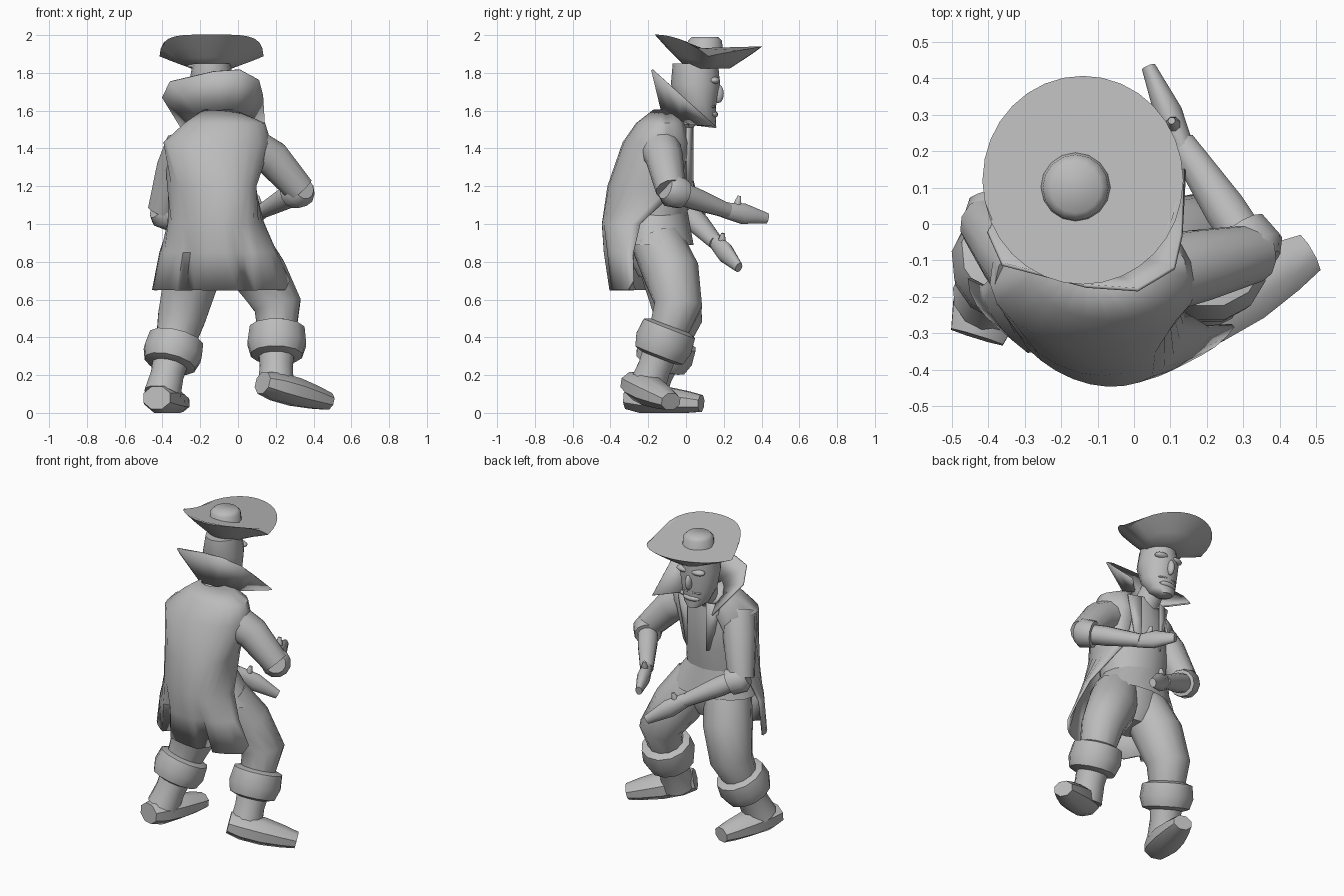
import bpy
import bmesh
from math import sin, cos, radians, pi
from mathutils import Vector

cube = bpy.data.objects.get("Cube")
if cube:
    bpy.data.objects.remove(cube, do_unlink=True)

grey = bpy.data.materials.new("plain_grey")
grey.use_nodes = True
grey.diffuse_color = (0.5, 0.5, 0.5, 1)
shader = grey.node_tree.nodes["Principled BSDF"]
shader.inputs["Base Color"].default_value = grey.diffuse_color

UP = Vector((0, 0, 1))
FORWARD = Vector((0, 1, 0))


def finish(name, bm, thickness=0):
    """Turn a bmesh into a smooth shaded, coloured object."""
    bmesh.ops.recalc_face_normals(bm, faces=bm.faces)
    mesh = bpy.data.meshes.new(name)
    bm.to_mesh(mesh)
    bm.free()
    mesh.materials.append(grey)
    obj = bpy.data.objects.new(name, mesh)
    bpy.context.collection.objects.link(obj)
    if thickness:
        solid = obj.modifiers.new("thickness", "SOLIDIFY")
        solid.thickness = thickness
        solid.offset = 0
    bpy.ops.object.select_all(action="DESELECT")
    obj.select_set(True)
    bpy.context.view_layer.objects.active = obj
    bpy.ops.object.shade_smooth_by_angle(angle=radians(50))


def loft(name, rings, closed=True, caps=True, thickness=0):
    """Skin a list of equally long point rings."""
    bm = bmesh.new()
    rows = [[bm.verts.new(point) for point in ring] for ring in rings]
    count = len(rows[0])
    for low, high in zip(rows, rows[1:]):
        for i in range(count if closed else count - 1):
            j = (i + 1) % count
            bm.faces.new((low[i], low[j], high[j], high[i]))
    if closed and caps:
        bm.faces.new(rows[0])
        bm.faces.new(rows[-1])
    finish(name, bm, thickness)


def arc(x, y, z, rx, ry, start=0, end=360, count=16):
    """Horizontal elliptical arc; a full turn leaves out the repeated point."""
    steps = count if end - start == 360 else count - 1
    angles = [radians(start + (end - start) * i / steps) for i in range(count)]
    return [Vector((x + rx * cos(a), y + ry * sin(a), z)) for a in angles]


def stack(name, rows, caps=True):
    """Closed body from horizontal ellipses."""
    loft(name, [arc(*row) for row in rows], caps=caps)


def tube(name, points, radii, reference=FORWARD, tall=1, sides=12):
    """Sweep an ellipse along a path; tall stretches it across the side axis."""
    rings = []
    last = len(points) - 1
    for i, (centre, radius) in enumerate(zip(points, radii)):
        along = (points[min(i + 1, last)] - points[max(i - 1, 0)]).normalized()
        side = along.cross(reference).normalized()
        rise = side.cross(along) * tall
        ring = []
        for k in range(sides):
            turn = 2 * pi * (k + 0.5) / sides
            spot = centre + (side * cos(turn) + rise * sin(turn)) * radius
            spot.z = max(spot.z, 0)
            ring.append(spot)
        rings.append(ring)
    loft(name, rings)


def between(start, end, *fractions):
    """Points at the given fractions of the way from start to end."""
    return [start.lerp(end, fraction) for fraction in fractions]


def blob(name, centre, size):
    """Small ellipsoid."""
    bm = bmesh.new()
    bmesh.ops.create_uvsphere(bm, u_segments=12, v_segments=8, radius=1)
    bmesh.ops.scale(bm, vec=size, verts=bm.verts)
    bmesh.ops.translate(bm, vec=centre, verts=bm.verts)
    finish(name, bm)


def build_arm(side, shoulder, elbow, wrist, fingertip):
    """Sleeve, turned cuff, bare forearm, flat hand and thumb."""
    upper_arm = shoulder.lerp(elbow, .45) + UP * .04
    tube(f"{side}_sleeve", [shoulder, upper_arm, elbow], [.11, .1, .08])
    tube(f"{side}_cuff", between(elbow, wrist, -.1, 0, .2, .21), [.06, .09, .08, .05], UP)
    tube(f"{side}_forearm", between(elbow, wrist, .1, .4, 1), [.06, .06, .04], UP)
    tube(f"{side}_hand", between(wrist, fingertip, -.1, .4, .7, 1),
         [.03, .04, .03, .02], UP, tall=1.4)
    root = wrist.lerp(fingertip, .2)
    tip = wrist.lerp(fingertip, .3) + UP * .09
    tube(f"{side}_thumb", between(root, tip, 0, .6, 1), [.02, .02, .01], sides=8)


def build_leg(side, hip, knee, ankle, heel, toe):
    """Trouser leg, folded boot top, boot shaft and foot."""
    thigh = hip.lerp(knee, .5) + FORWARD * .02
    shin = knee.lerp(ankle, .4)
    tube(f"{side}_leg", [hip, thigh, knee, shin], [.14, .15, .13, .1])
    tube(f"{side}_boot_top", between(knee, ankle, .24, .28, .46, .6, .63),
         [.1, .15, .16, .14, .1])
    tube(f"{side}_boot", between(knee, ankle, .5, .75, 1), [.1, .09, .1])
    tube(f"{side}_foot", between(heel, toe, 0, .2, .5, .8, 1),
         [.08, .1, .1, .08, .06], UP, tall=.8, sides=8)


# Shirt, flared hem and hips
stack("shirt", [
    (-.13, -.16, .9, .21, .14), (-.13, -.17, 1.2, .21, .2),
    (-.11, -.13, 1.4, .22, .16), (-.1, -.08, 1.53, .13, .1)])
stack("shirt_hem", [(-.1, -.14, .89, .29, .18), (-.13, -.17, 1.06, .2, .18)], caps=False)
stack("hips", [(-.1, -.15, .72, .12, .1), (-.11, -.15, .8, .2, .14), (-.12, -.16, 1, .21, .15)])

# Long open coat, leaning right at the back, with pleats pressed into the skirt
coat = [arc(*row, count=19) for row in [
    (-.1, -.1, 1.6, .08, .07, 130, 410), (-.07, -.13, 1.53, .21, .13, 115, 425),
    (-.11, -.15, 1.43, .28, .18, 115, 425), (-.14, -.18, 1.2, .23, .23, 140, 400),
    (-.12, -.19, 1, .25, .25, 165, 348), (-.1, -.17, .85, .31, .26, 180, 335),
    (-.07, -.14, .65, .38, .26, 182, 328)]]
for ring in coat[3:]:
    for point in ring:
        point.x += max(0, -.2 - point.y) / 4
for depth, ring in zip((.03, .07), coat[-2:]):
    for pleat in (6, 12):
        ring[pleat].y += depth
coat[-1][-1].z += .05
loft("coat", coat, closed=False, thickness=.012)

# Lapels down the open front
for name, outward in (("right_lapel", 1), ("left_lapel", -1)):
    inner, outer = [], []
    for height in (1.2, 1.36, 1.51):
        inner.append(Vector((-.1 + .07 * outward, .035, height)))
        outer.append(inner[-1] + Vector((outward * (height - 1.1) / 5, -.03, 0)))
    loft(name, [inner, outer], closed=False, thickness=.01)

# Standing collar, flaring out and sloping down to its front tips
collar_base = arc(-.11, -.01, 1.54, .14, .12, 380, 160, count=8)
collar_edge = [Vector((x, y, 1.655)) for x, y in [
    (.14, .15), (.13, -.03), (.11, -.12), (.01, -.18),
    (-.13, -.17), (-.36, -.11), (-.4, -.02), (-.3, .16)]]
for ring, slope in ((collar_base, .4), (collar_edge, .9)):
    for point in ring:
        point.z -= slope * point.y
loft("collar", [collar_base, collar_edge], closed=False, thickness=.01)

# Neck, head and face
HEAD_X = -.14
tube("neck", [Vector((-.12, -.08, 1.46)), Vector((HEAD_X, .05, 1.66))], [.08, .07])
stack("head", [(HEAD_X, y, z, width, depth) for y, z, width, depth in [
    (.12, 1.52, .04, .04), (.09, 1.55, .08, .07), (.06, 1.63, .11, .1),
    (.05, 1.74, .12, .13), (.05, 1.85, .1, .12)]])
blob("nose", (HEAD_X, .17, 1.69), (.02, .03, .05))
blob("upper_lip", (HEAD_X, .14, 1.62), (.07, .02, .01))
blob("lower_lip", (HEAD_X, .14, 1.58), (.06, .03, .02))
for name, outward in (("right", 1), ("left", -1)):
    blob(f"{name}_brow", (HEAD_X + .05 * outward, .15, 1.76), (.05, .03, .02))

# Hat: crown, then a brim swept up high behind and low at the sides
stack("hat_crown", [(-.16, .1, z, radius, radius) for z, radius in [
    (1.83, .11), (1.88, .1), (1.97, .09), (1.99, .07)]])
brim = []
for spread in (.1, .4, .6, .8, 1):
    ring = arc(HEAD_X, .12, 1.83, .27 * spread, .28 * spread, count=32)
    for i, point in enumerate(ring):
        lean = sin(2 * pi * i / len(ring))
        sweep = .05 * lean if lean > 0 else .11 * (1 - (1 + lean) ** 2)
        point.z += (.06 + sweep) * max(0, spread - .4) / .6
    brim.append(ring)
loft("hat_brim", brim, thickness=.012)

# Limbs, built from the joints of the pose
build_arm("right", shoulder=Vector((.06, -.14, 1.41)), elbow=Vector((.33, -.08, 1.18)),
          wrist=Vector((.13, .22, 1.07)), fingertip=Vector((.04, .43, 1.03)))
build_arm("left", shoulder=Vector((-.28, -.14, 1.41)), elbow=Vector((-.4, 0, 1.07)),
          wrist=Vector((-.1, .16, .9)), fingertip=Vector((.09, .28, .77)))
build_leg("right", hip=Vector((.02, -.15, .9)), knee=Vector((.21, -.04, .57)),
          ankle=Vector((.2, -.21, .13)), heel=Vector((.13, -.28, .16)),
          toe=Vector((.48, -.08, .06)))
build_leg("left", hip=Vector((-.2, -.15, .9)), knee=Vector((-.3, -.04, .5)),
          ankle=Vector((-.4, -.2, .1)), heel=Vector((-.43, -.31, .08)),
          toe=Vector((-.31, .08, .05)))
